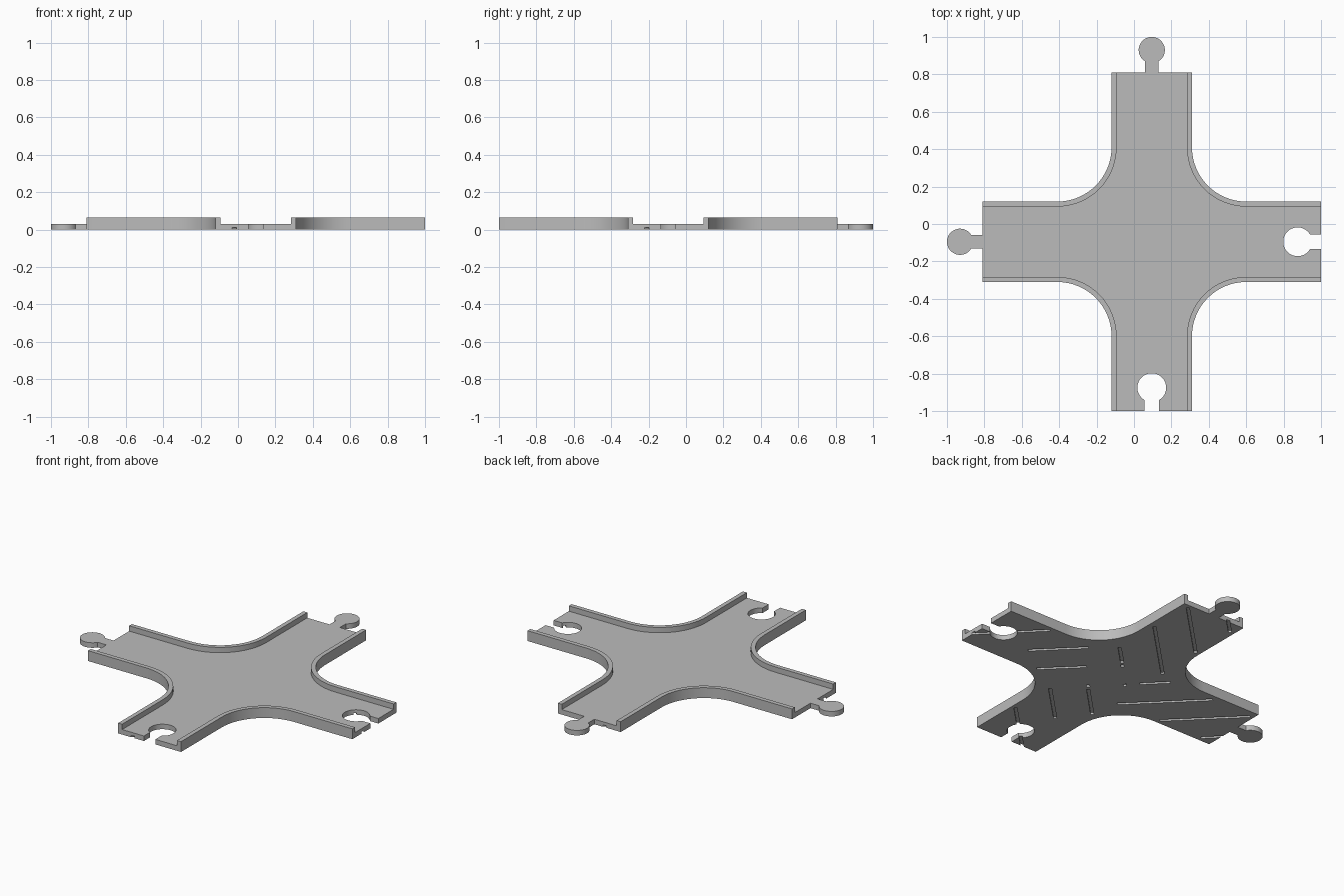
import bpy, bmesh
from math import sin, cos, pi, sqrt, asin
from mathutils import Vector

if "Cube" in bpy.data.objects:
    bpy.data.objects.remove(bpy.data.objects["Cube"], do_unlink=True)

CENTRE = Vector((0.095, -0.095, 0))   # crossing point of the two roads
ARM, HALF, WALL = 0.905, 0.215, 0.027
FILLET = 0.29
DECK, TOP = 0.031, 0.064

grey = bpy.data.materials.new("plain_grey")
grey.use_nodes = True
grey.diffuse_color = (0.5, 0.5, 0.5, 1)
grey.node_tree.nodes["Principled BSDF"].inputs["Base Color"].default_value = (0.5, 0.5, 0.5, 1)


def turn(p, quarter):
    """Rotate a 2D point by quarter turns."""
    for _ in range(quarter % 4):
        p = (-p[1], p[0])
    return p


def prism(name, outlines, z0, z1):
    """Extrude one or more flat outlines between two heights."""
    bm = bmesh.new()
    for pts in outlines:
        face = bm.faces.new([bm.verts.new((x, y, z0)) for x, y in pts])
        new = bmesh.ops.extrude_face_region(bm, geom=[face])["geom"]
        for v in new:
            if isinstance(v, bmesh.types.BMVert):
                v.co.z = z1
    bmesh.ops.recalc_face_normals(bm, faces=bm.faces)
    mesh = bpy.data.meshes.new(name)
    bm.to_mesh(mesh)
    bm.free()
    mesh.materials.append(grey)
    obj = bpy.data.objects.new(name, mesh)
    obj.location = CENTRE
    bpy.context.collection.objects.link(obj)
    return obj


def cross(half, radius, arm, steps=16):
    """Cross outline with rounded inner corners."""
    pts = []
    c = half + radius
    for q in range(4):
        pts.append(turn((arm, half), q))
        for i in range(steps + 1):
            a = -pi / 2 - i * pi / 2 / steps
            pts.append(turn((c + radius * cos(a), c + radius * sin(a)), q))
        pts.append(turn((half, arm), q))
    return pts


def keyhole(start, centre, radius, neck, quarter, steps=32):
    """Disc on a straight neck, along one arm."""
    a0 = asin(neck / radius)
    side = pi if start < centre else 0
    pts = [(start, neck if side == 0 else -neck)]
    for i in range(steps + 1):
        a = side + a0 + i * (2 * pi - 2 * a0) / steps
        pts.append((centre + radius * cos(a), radius * sin(a)))
    pts.append((start, -neck if side == 0 else neck))
    return [turn(p, quarter) for p in pts]


def groove(a, b, quarter=0, width=0.018):
    """Thin strip from a to b."""
    a, b = Vector(turn(a, quarter)), Vector(turn(b, quarter))
    d = (b - a).normalized() * width / 2
    n = Vector((-d.y, d.x))
    return [a + n, a - n, b - n, b + n]


# Road body and the shapes cut from it
road = prism("road_plate", [cross(HALF, FILLET, ARM)], 0, TOP)
channel = prism("channel_cutter", [cross(HALF - WALL, FILLET + WALL, ARM + 0.1)], DECK, TOP + 0.1)
sockets = prism("socket_cutter", [keyhole(ARM + 0.1, 0.78, 0.077, 0.039, q) for q in (0, 3)], -0.1, 0.2)

# Diagonal grooves on the underside
strips = []
IN = HALF - WALL
for q in (0, 3):                       # socket arms
    strips.append(groove((0.38, -IN), (0.18, 0.01), q))
    strips.append(groove((0.55, -0.06), (0.31, 0.18), q))
    strips.append(groove((0.94, -0.15), (0.60, 0.19), q))
for q in (0, 1):                       # knob arms
    strips.append(groove((0.18, 0.60), (-0.20, 0.22), q))
    strips.append(groove((0.17, 0.88), (-IN, 0.522), q))
    strips.append(groove((-0.07, 0.94), (-IN, 0.822), q))
    strips.append(groove((0.177, 0.293), (0.055, 0.171), q))
for x, y in ((0.033, 0.145), (-0.118, -0.012), (0.035, -0.15)):
    strips.append(groove((x - 0.008, y - 0.008), (x + 0.008, y + 0.008)))
grooves = prism("groove_cutter", strips, -0.05, 0.012)

for cutter in (channel, sockets, grooves):
    cutter.hide_render = True
    mod = road.modifiers.new(cutter.name, "BOOLEAN")
    mod.operation, mod.solver, mod.object = "DIFFERENCE", "EXACT", cutter

bpy.ops.object.select_all(action="DESELECT")
bpy.context.view_layer.objects.active = road
road.select_set(True)
for mod in list(road.modifiers):
    bpy.ops.object.modifier_apply(modifier=mod.name)
for cutter in (channel, sockets, grooves):
    bpy.data.objects.remove(cutter, do_unlink=True)

# Connector knobs on the back and -x arms
for name, q in (("back_knob", 1), ("side_knob", 2)):
    knob = prism(name, [keyhole(ARM, 1.025, 0.07, 0.035, q)], 0, DECK)
    knob.select_set(True)

bpy.ops.object.shade_smooth_by_angle(angle=pi / 6)
